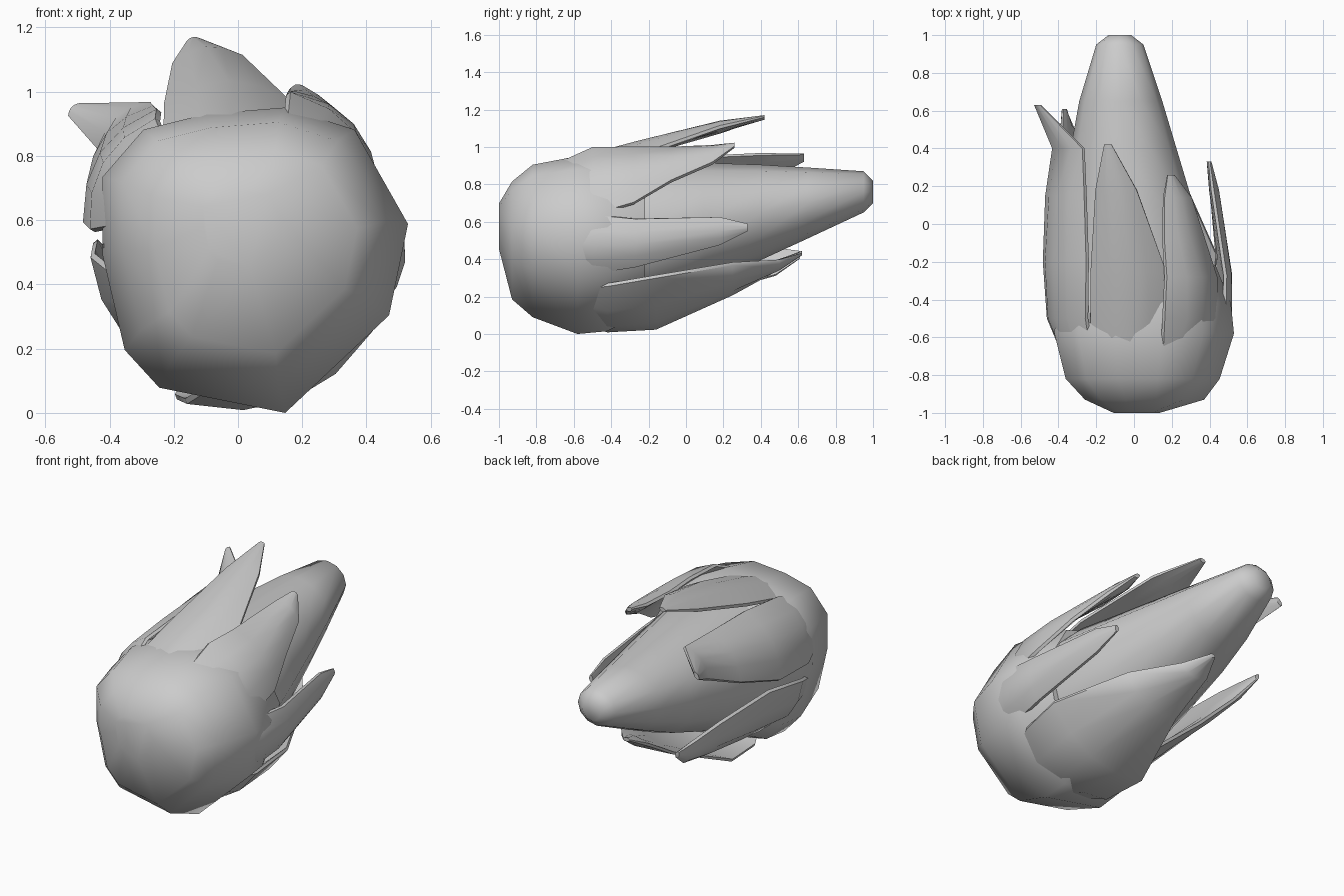
import bpy, bmesh, math
from mathutils import Vector


def loft(name, rings, angle=55):
    """Skin a list of closed rings, cap both ends and shade smooth."""
    bm = bmesh.new()
    vs = [[bm.verts.new(p) for p in ring] for ring in rings]
    n = len(vs[0])
    for a, b in zip(vs, vs[1:]):
        for i in range(n):
            j = (i + 1) % n
            bm.faces.new((a[i], a[j], b[j], b[i]))
    bm.faces.new(vs[0])
    bm.faces.new(vs[-1])
    bmesh.ops.recalc_face_normals(bm, faces=bm.faces)
    me = bpy.data.meshes.new(name)
    bm.to_mesh(me)
    bm.free()
    ob = bpy.data.objects.new(name, me)
    bpy.context.collection.objects.link(ob)
    bpy.context.view_layer.objects.active = ob
    ob.select_set(True)
    bpy.ops.object.shade_smooth_by_angle(angle=math.radians(angle))
    ob.select_set(False)
    return ob


def leaf(name, stations, bulge=0.35, thick=0.06):
    """Curved pointed leaf, thin at its edges; stations are (x, y, z, half width)."""
    rings = []
    us = (-1, -0.5, 0, 0.5, 1)
    for x, y, z, hw in stations:
        n = Vector((x + 0.03, 0, z - 0.55)).normalized()
        t = Vector((n.z, 0, -n.x))
        outer = [Vector((x, y, z)) + t * hw * u - n * hw * bulge * u * u for u in us]
        th = min(thick, 0.015 + hw * 0.5)
        inner = [p - n * th * (1 - 0.7 * u * u) for p, u in zip(outer, us)]
        rings.append(outer + inner[::-1])
    loft(name, rings)


# Inner bud: tapering core (y, x, z, radius x, radius z)
core = [(-0.6, 0, 0.52, 0.42, 0.40), (-0.2, 0.0, 0.55, 0.40, 0.38),
        (0.1, -0.03, 0.6, 0.345, 0.315), (0.4, -0.055, 0.65, 0.28, 0.255),
        (0.65, -0.07, 0.70, 0.22, 0.19), (0.95, -0.075, 0.76, 0.125, 0.11),
        (1.0, -0.075, 0.76, 0.06, 0.06)]
loft("inner_bud", [[(x + r * math.cos(k * math.tau / 12), y, z + q * math.sin(k * math.tau / 12))
                    for k in range(12)] for y, x, z, r, q in core])

# Base cup: irregular blunt cup, one outline scaled along y (y, scale, x shift, z centre)
outline = [(0.54, 0.6), (0.48, 0.31), (0.15, 0.0), (-0.25, 0.08), (-0.36, 0.2),
           (-0.43, 0.5), (-0.43, 0.75), (-0.3, 0.9), (-0.1, 0.95), (0.15, 0.97), (0.37, 0.90)]
cup = [(-1.0, 0.25, 0.0, 0.58), (-0.93, 0.65, 0.02, 0.51), (-0.82, 0.84, 0.0, 0.51),
       (-0.58, 0.98, 0, 0.49), (-0.42, 0.95, 0, 0.49), (-0.22, 0.80, 0, 0.52)]
loft("base_cup", [[(x * s + dx, y, c + (z - 0.5) * s) for x, z in outline] for y, s, dx, c in cup])

# Six overlapping leaves around the cup
leaf("top_leaf", [(-0.02, -0.82, 0.86, 0.14), (-0.02, -0.55, 0.955, 0.21),
                  (-0.03, -0.25, 1.035, 0.2),
                  (-0.10, 0.18, 1.14, 0.11), (-0.14, 0.42, 1.17, 0.02)])
leaf("top_right_leaf", [(0.26, -0.8, 0.80, 0.12), (0.37, -0.5, 0.87, 0.23),
                        (0.36, -0.28, 0.90, 0.2), (0.30, -0.08, 0.95, 0.14),
                        (0.25, 0.14, 0.99, 0.085), (0.2, 0.26, 1.02, 0.02)])
leaf("right_leaf", [(0.44, -0.75, 0.47, 0.12), (0.52, -0.5, 0.47, 0.16),
                    (0.52, -0.27, 0.48, 0.13),
                    (0.45, 0.18, 0.55, 0.075), (0.41, 0.33, 0.57, 0.02)])
leaf("bottom_leaf", [(0.14, -0.72, 0.13, 0.14), (0.17, -0.42, 0.04, 0.31),
                     (0.17, -0.16, 0.06, 0.34),
                     (0.11, 0.25, 0.23, 0.19), (-0.01, 0.5, 0.34, 0.09),
                     (-0.04, 0.62, 0.42, 0.02)])
leaf("lower_left_leaf", [(-0.27, -0.78, 0.28, 0.1), (-0.36, -0.45, 0.25, 0.24),
                         (-0.36, -0.15, 0.28, 0.25),
                         (-0.38, 0.25, 0.34, 0.14), (-0.38, 0.48, 0.37, 0.08),
                         (-0.38, 0.61, 0.42, 0.02)])
leaf("upper_left_leaf", [(-0.31, -0.8, 0.72, 0.12), (-0.42, -0.5, 0.78, 0.2),
                         (-0.43, -0.2, 0.81, 0.21), (-0.41, 0.15, 0.87, 0.16),
                         (-0.38, 0.4, 0.92, 0.11), (-0.52, 0.63, 0.95, 0.025)])
